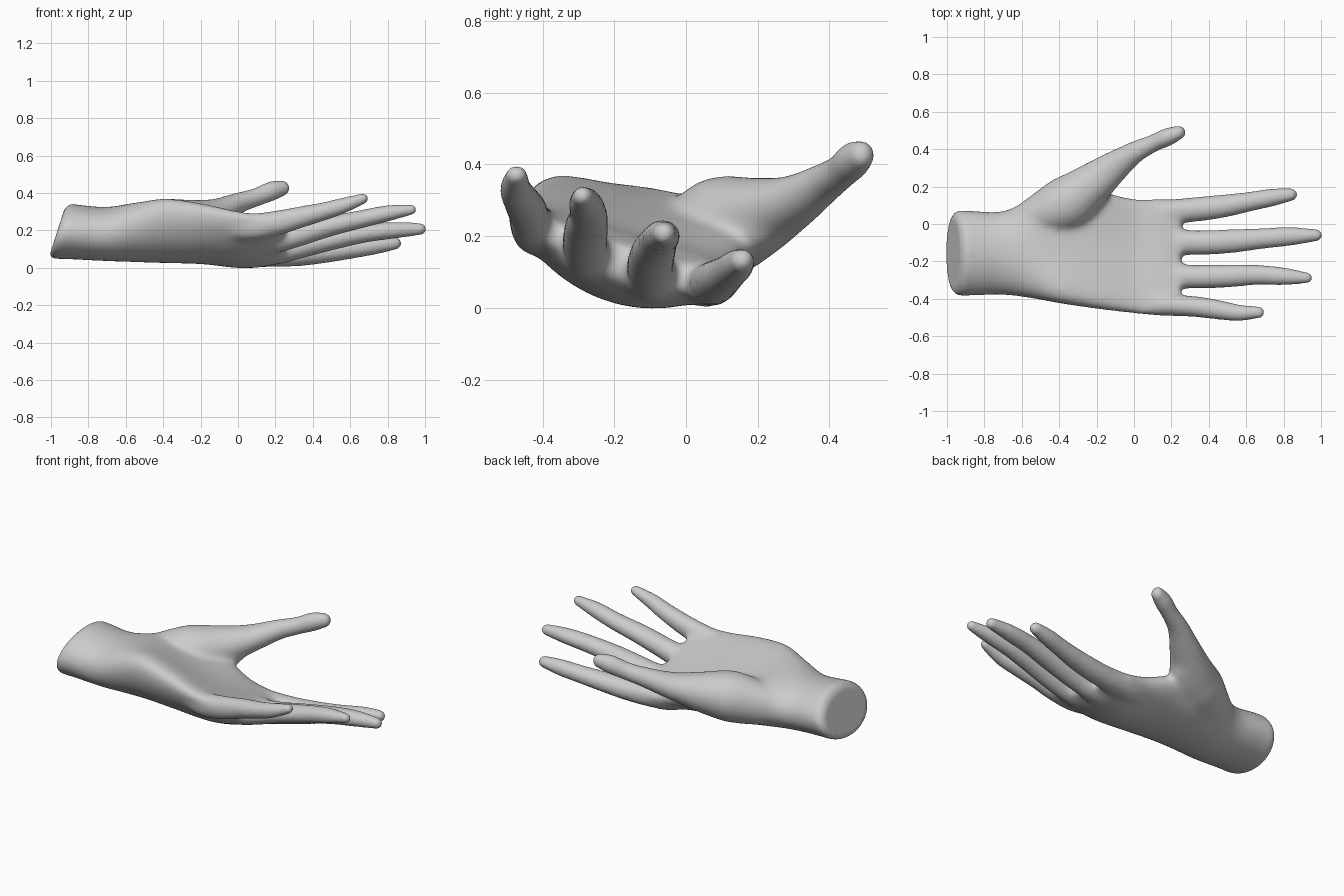
import bpy, bmesh, math
from mathutils import Vector

if "Cube" in bpy.data.objects:
    bpy.data.objects.remove(bpy.data.objects["Cube"])

SIDES = 28
bm = bmesh.new()


def spline(rows, steps):
    """Catmull-Rom interpolation through rows of numbers."""
    out = []
    for i in range(len(rows) - 1):
        p0, p1 = rows[max(i - 1, 0)], rows[i]
        p2, p3 = rows[i + 1], rows[min(i + 2, len(rows) - 1)]
        for s in range(steps):
            t = s / steps
            out.append([0.5 * (2 * b + (c - a) * t + (2 * a - 5 * b + 4 * c - d) * t * t
                               + (3 * b - a - 3 * c + d) * t ** 3)
                        for a, b, c, d in zip(p0, p1, p2, p3)])
    out.append(list(rows[-1]))
    return out


def loft(rings):
    """Skin a list of point rings and close both ends."""
    loops = [[bm.verts.new(p) for p in ring] for ring in rings]
    for a, b in zip(loops, loops[1:]):
        for i in range(len(a)):
            j = (i + 1) % len(a)
            bm.faces.new((a[i], a[j], b[j], b[i]))
    bm.faces.new(loops[0][::-1])
    bm.faces.new(loops[-1])


def digit(rows):
    """Round-tipped tube through (x, y, z, half width, half height)."""
    pts = spline(rows, 6)
    tangent = (Vector(pts[-1][:3]) - Vector(pts[-2][:3])).normalized()
    x, y, z, w, h = pts[-1]
    for k in range(1, 6):                      # rounded tip
        a = k / 6 * math.pi / 2
        c = Vector((x, y, z)) + tangent * h * math.sin(a)
        pts.append([*c, w * math.cos(a), h * math.cos(a)])
    rings = []
    for i, p in enumerate(pts):
        d = Vector(pts[min(i + 1, len(pts) - 1)][:3]) - Vector(pts[max(i - 1, 0)][:3])
        side = Vector((0, 0, 1)).cross(d).normalized()
        up = d.cross(side).normalized()
        rings.append([Vector(p[:3]) + side * p[3] * math.cos(a) + up * p[4] * math.sin(a)
                      for a in (2 * math.pi * k / SIDES for k in range(SIDES))])
    loft(rings)


def quad(l, m, r, u):
    return m + (r - l) / 2 * u + ((l + r) / 2 - m) * u * u


def clamp(v):
    return max(0.0, min(1.0, v))


# Wrist and cupped palm: x, y min, y max, centre z (left, mid, right),
# half thickness (left, mid, right), end tilt
palm = [
    (-0.968, -0.35, 0.04, .19, .19, .19, .122, .122, .122, .32),
    (-0.94, -0.38, 0.07, .19, .195, .19, .145, .145, .145, .30),
    (-0.86, -0.382, 0.07, .19, .19, .19, .145, .145, .145, .15),
    (-0.70, -0.38, 0.07, .185, .18, .18, .15, .145, .145, 0),
    (-0.55, -0.398, 0.135, .235, .185, .20, .19, .155, .155, 0),
    (-0.40, -0.425, 0.19, .285, .17, .20, .22, .145, .145, 0),
    (-0.20, -0.455, 0.18, .285, .145, .18, .19, .125, .12, 0),
    (0.00, -0.48, 0.138, .27, .115, .12, .13, .11, .10, 0),
    (0.15, -0.49, 0.14, .265, .113, .085, .085, .09, .08, 0),
    (0.25, -0.47, 0.12, .265, .125, .075, .045, .05, .045, 0),
]
rings = []
for x, y0, y1, zl, zm, zr, hl, hm, hr, tilt in spline(palm, 6):
    ring = []
    for k in range(48):
        a = 2 * math.pi * k / 48
        u = math.cos(a)
        z = quad(zl, zm, zr, u) + quad(hl, hm, hr, u) * math.sin(a)
        ring.append((x + (z - 0.19) * tilt, (y0 + y1) / 2 + (y1 - y0) / 2 * u, z))
    rings.append(ring)
loft(rings)

# Little, ring, middle and index fingers, rooted inside the palm
digit([(-.22, -.36, .22, .03, .03), (.04, -.418, .215, .058, .07), (.20, -.434, .238, .06, .07),
       (.33, -.442, .27, .056, .058), (.46, -.46, .302, .051, .048), (.56, -.475, .332, .044, .042),
       (.67, -.472, .37, .031, .028)])
digit([(-.22, -.25, .155, .03, .03), (.04, -.27, .135, .06, .07), (.20, -.278, .147, .068, .070),
       (.34, -.282, .18, .063, .061), (.50, -.278, .224, .061, .054), (.66, -.272, .26, .053, .048),
       (.80, -.28, .291, .047, .043), (.925, -.288, .311, .029, .029)])
digit([(-.22, -.10, .14, .03, .03), (.04, -.095, .088, .06, .077), (.20, -.095, .09, .072, .076),
       (.34, -.10, .115, .066, .063), (.52, -.092, .154, .063, .055), (.68, -.078, .184, .055, .049),
       (.84, -.066, .201, .049, .044), (.975, -.06, .207, .032, .032)])
digit([(-.22, .02, .15, .03, .03), (.04, .05, .082, .06, .07), (.18, .065, .07, .068, .069),
       (.32, .077, .07, .066, .062), (.48, .096, .083, .061, .055), (.62, .12, .10, .052, .049),
       (.74, .142, .118, .047, .045), (.84, .157, .131, .034, .034)])

# Thumb with its fleshy base, and the web beside it
digit([(-.70, -.02, .19, .05, .06), (-.55, .035, .195, .10, .115), (-.38, .10, .225, .147, .143),
       (-.25, .193, .253, .122, .115), (-.12, .293, .294, .09, .077), (0, .380, .345, .060, .056),
       (.10, .430, .378, .047, .049), (.18, .465, .41, .048, .052), (.235, .487, .425, .038, .042)])
digit([(-.36, .08, .19, .07, .09), (-.26, .14, .195, .075, .085), (-.175, .205, .22, .066, .062)])

bmesh.ops.recalc_face_normals(bm, faces=bm.faces)
mesh = bpy.data.meshes.new("hand")
bm.to_mesh(mesh)
bm.free()
skin = bpy.data.materials.new("plain grey")
skin.diffuse_color = (0.6, 0.6, 0.6, 1)
skin.use_nodes = True
skin.node_tree.nodes["Principled BSDF"].inputs["Base Color"].default_value = skin.diffuse_color
mesh.materials.append(skin)
hand = bpy.data.objects.new("hand", mesh)
bpy.context.collection.objects.link(hand)

# Fuse all parts into one skin
fuse = hand.modifiers.new("fuse", 'REMESH')
fuse.mode = 'VOXEL'
fuse.voxel_size = 0.01
graph = bpy.context.evaluated_depsgraph_get()
fused = bpy.data.meshes.new_from_object(hand.evaluated_get(graph))
hand.modifiers.clear()
hand.data = fused
if not fused.materials:
    fused.materials.append(skin)
for p in fused.polygons:
    p.use_smooth = True

# Soften the palm strongly and the digits lightly
group = hand.vertex_groups.new(name="palm")
for v in fused.vertices:
    x, y, z = v.co
    w = clamp((0.36 - x) / 0.15) * clamp((0.36 - y) / 0.12) * clamp((x + 0.9) / 0.15)
    if w > 0:
        group.add([v.index], w, 'REPLACE')
blend = hand.modifiers.new("blend palm", 'SMOOTH')
blend.factor = 0.5
blend.iterations = 55
blend.vertex_group = "palm"
soften = hand.modifiers.new("soften", 'SMOOTH')
soften.factor = 0.5
soften.iterations = 10
